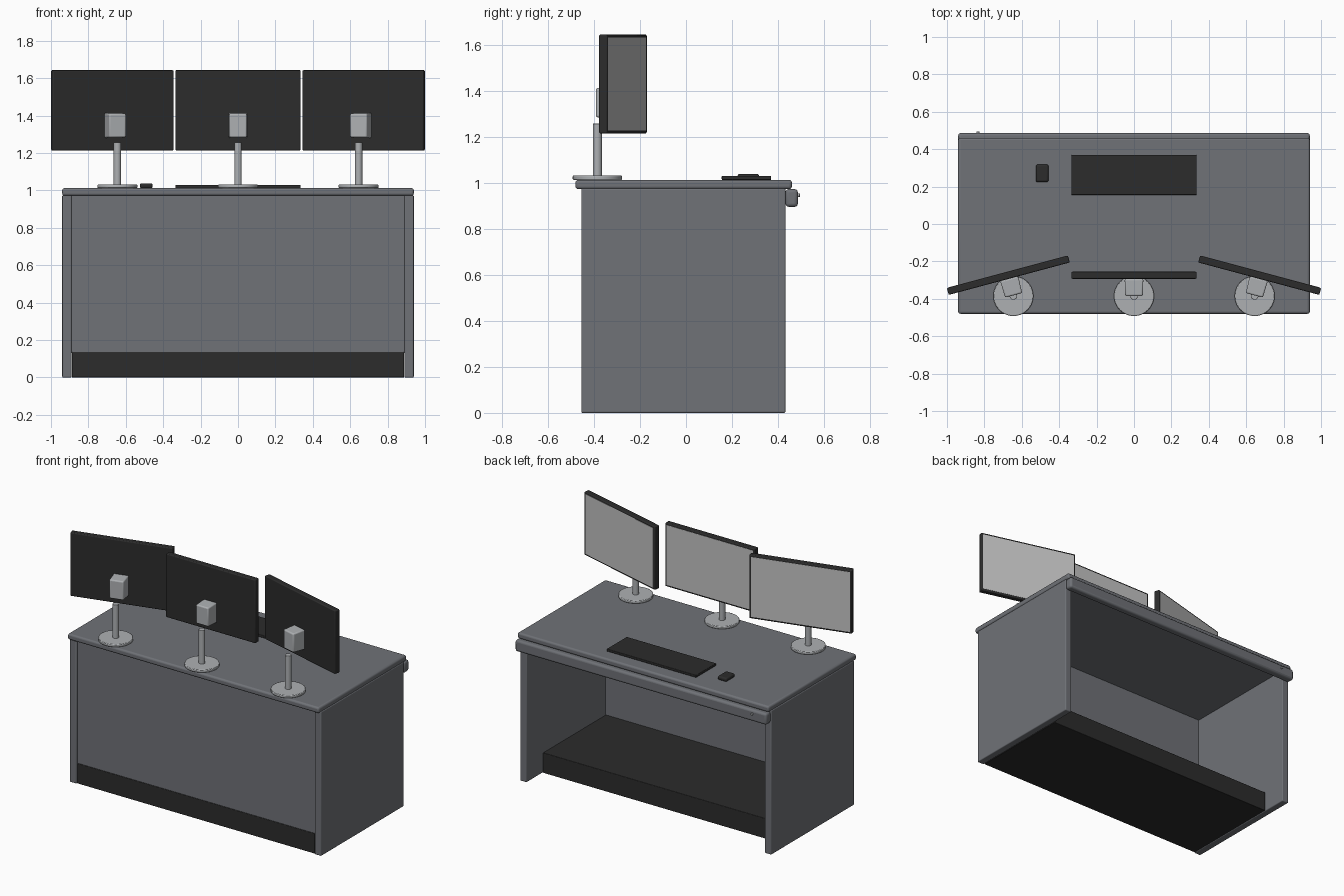
import bpy, math
from mathutils import Matrix, Vector

if "Cube" in bpy.data.objects:
    bpy.data.objects.remove(bpy.data.objects["Cube"], do_unlink=True)


def material(name, r, g, b):
    m = bpy.data.materials.new(name)
    m.use_nodes = True
    m.diffuse_color = (r, g, b, 1)
    m.node_tree.nodes["Principled BSDF"].inputs["Base Color"].default_value = (r, g, b, 1)
    return m


desk_grey = material("desk grey", 0.16, 0.168, 0.185)
black = material("matt black", 0.025, 0.025, 0.025)
metal = material("light metal", 0.42, 0.435, 0.45)
screen_grey = material("screen grey", 0.55, 0.55, 0.55)


def finish(obj, name, mat, bevel, segments=3):
    obj.name = obj.data.name = name
    obj.data.materials.append(mat)
    if bevel:
        mod = obj.modifiers.new("rounded edges", "BEVEL")
        mod.width, mod.segments = bevel, segments
        mod.limit_method = "ANGLE"
    bpy.ops.object.shade_smooth_by_angle(angle=math.radians(35))
    return obj


def box(name, x, y, z, mat, bevel=0.0, place=Matrix()):
    """Box from (min, max) spans, moved by an optional placement matrix."""
    spans = (x, y, z)
    bpy.ops.mesh.primitive_cube_add(size=1)
    obj = bpy.context.object
    size = Matrix.Diagonal([b - a for a, b in spans]).to_4x4()
    centre = Matrix.Translation(Vector([(a + b) / 2 for a, b in spans]))
    obj.data.transform(centre @ size)
    obj.matrix_world = place
    return finish(obj, name, mat, bevel)


def cylinder(name, radius, x, y, z, mat, bevel=0.0, turn=(0, 0, 0)):
    bpy.ops.mesh.primitive_cylinder_add(
        vertices=40, radius=radius, depth=z[1] - z[0],
        location=(x, y, (z[0] + z[1]) / 2), rotation=turn)
    return finish(bpy.context.object, name, mat, bevel, 2)


# Desk body
box("desk_top", (-0.94, 0.94), (-0.48, 0.46), (0.972, 1.012), desk_grey, 0.012)
for side, label in ((1, "left"), (-1, "right")):
    xs = sorted((side * 0.89, side * 0.94))
    box(label + "_side_panel", xs, (-0.455, 0.432), (0, 0.975), desk_grey, 0.006)
box("front_panel", (-0.89, 0.89), (-0.445, -0.41), (0.13, 0.975), desk_grey)
box("plinth", (-0.888, 0.888), (-0.448, 0.26), (0, 0.137), black, 0.004)

# Drawer front with its small lock
box("drawer_front", (-0.94, 0.94), (0.432, 0.486), (0.895, 0.972), desk_grey, 0.014)
cylinder("drawer_lock", 0.008, -0.835, 0.487, (0.938, 0.954), metal, 0.002,
         (math.pi / 2, 0, 0))

# Keyboard and mouse
box("keyboard", (-0.335, 0.335), (0.155, 0.37), (1.012, 1.029), black, 0.004)
box("mouse", (-0.525, -0.457), (0.224, 0.318), (1.012, 1.038), black, 0.01)

# Three monitors, the outer two turned outward
for side, label in ((-1, "right"), (0, "middle"), (1, "left")):
    place = (Matrix.Translation((side * 0.672, -0.274, 0))
             @ Matrix.Rotation(math.radians(-15 * side), 4, "Z"))
    box(label + "_monitor", (-0.335, 0.335), (-0.019, 0.019), (1.214, 1.643),
        black, 0.006, place)
    box(label + "_screen", (-0.323, 0.323), (0.016, 0.0205), (1.226, 1.631),
        screen_grey, 0, place)
    mount = box(label + "_mount", (-0.05, 0.05), (-0.111, -0.019), (1.28, 1.415),
                metal, 0.008, place)
    # Front of the mount narrows a little
    for v in mount.data.vertices:
        if v.co.y < -0.1:
            v.co.x *= 0.94
            v.co.z = 1.3475 + (v.co.z - 1.3475) * 0.94
    stand_x = side * 0.645
    cylinder(label + "_pole", 0.02, stand_x, -0.385, (1.02, 1.257), metal, 0.002)
    cylinder(label + "_foot", 0.107, stand_x, -0.385, (1.012, 1.031), metal, 0.004)
